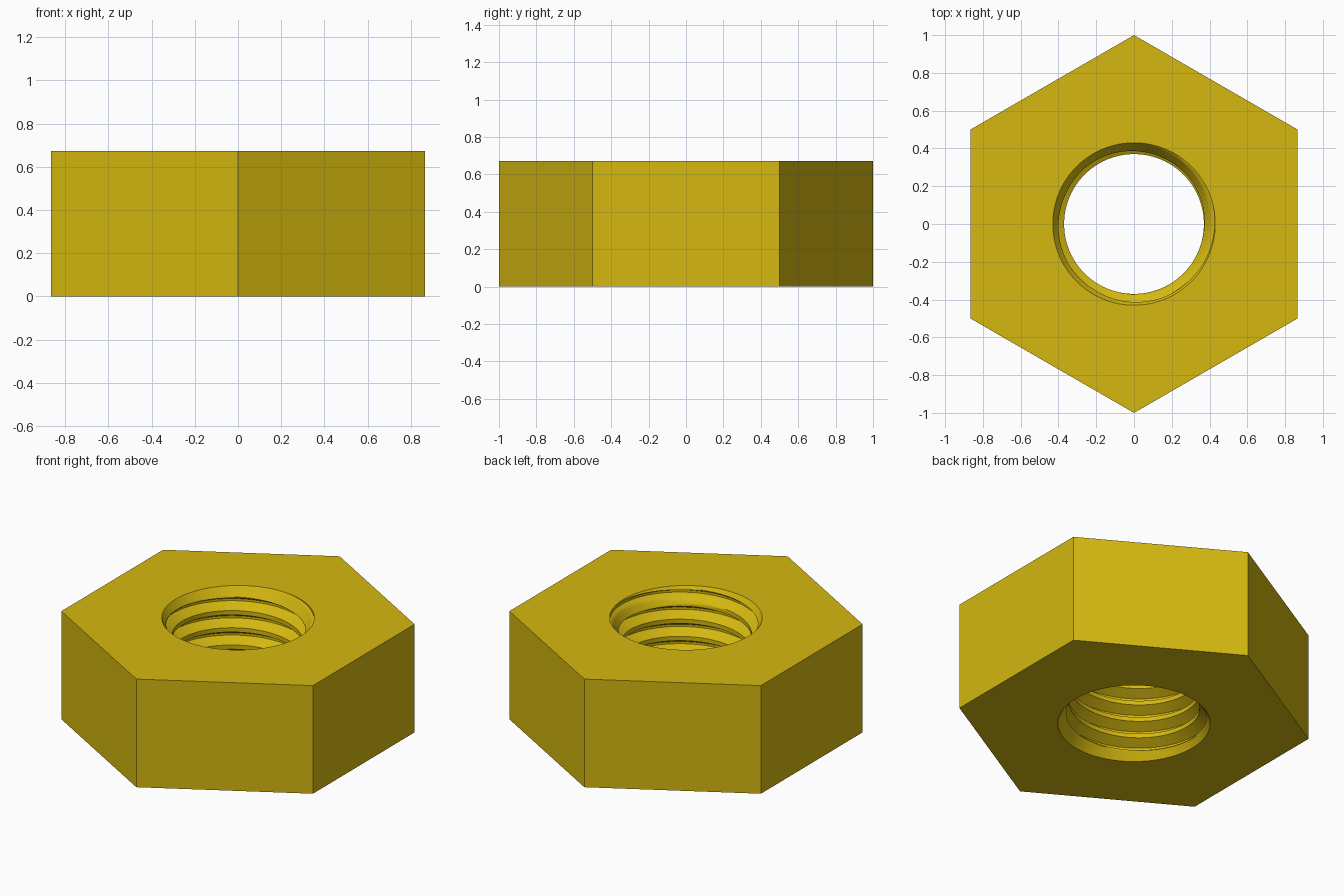
import bpy, bmesh, math

cube = bpy.data.objects.get("Cube")
if cube:
    bpy.data.objects.remove(cube, do_unlink=True)

HEIGHT = 0.673
APOTHEM = math.sqrt(3) / 2       # corner radius is 1
MINOR, MAJOR = 0.37, 0.43        # thread crest and root radii
PITCH = 0.107
CHAMFER = 0.09                   # depth of the countersink at both ends
CREST_Z = HEIGHT - 0.0455        # height of one thread crest at the back
SEGMENTS, STEPS = 96, 16         # around the bore, and per thread turn

brass = bpy.data.materials.new("brass yellow")
brass.use_nodes = True
colour = (0.66, 0.48, 0.005, 1)
brass.diffuse_color = colour
brass.node_tree.nodes["Principled BSDF"].inputs["Base Color"].default_value = colour


def thread_radius(step):
    """Trapezoid thread profile: crest at step 0, root half a turn away."""
    u = (step % STEPS) / STEPS
    u = min(u, 1 - u)
    t = (u - 0.125) / 0.3125
    return MINOR + (MAJOR - MINOR) * max(0, min(1, t))


def section(angle):
    """Radius and height pairs of the nut's cross-section at one angle."""
    sector = math.pi / 3
    outer = APOTHEM / math.cos((angle + sector / 2) % sector - sector / 2)
    points = [(outer, 0)]
    for step in range(-112, 15):
        z = CREST_Z + PITCH * ((angle - math.pi / 2) / math.tau + step / STEPS)
        z = max(0, min(HEIGHT, z))
        cone = MAJOR - (MAJOR - MINOR) * min(z, HEIGHT - z) / CHAMFER
        points.append((max(thread_radius(step), cone), z))
    points.append((outer, HEIGHT))
    return points


# Sweep the cross-section round the axis, rising one pitch per turn
bm = bmesh.new()
columns = []
for i in range(SEGMENTS + 1):
    a = math.tau * i / SEGMENTS
    columns.append([bm.verts.new((r * math.cos(a), r * math.sin(a), z))
                    for r, z in section(a)])
for c, d in zip(columns, columns[1:]):
    for j in range(len(c)):
        k = (j + 1) % len(c)
        bm.faces.new((c[j], d[j], d[k], c[k]))

# Weld the seam and the rows that were clamped at the ends
bmesh.ops.remove_doubles(bm, verts=bm.verts, dist=0.0001)

# Merge the strips of each flat outer side into one face
strips = [e for e in bm.edges if len(e.link_faces) == 2
          and e.calc_face_angle(1) < 0.001
          and all(math.hypot(v.co.x, v.co.y) > 0.8 for v in e.verts)
          and abs(e.verts[0].co.z - e.verts[1].co.z) > 0.5]
bmesh.ops.dissolve_edges(bm, edges=strips, use_verts=False)
bmesh.ops.recalc_face_normals(bm, faces=bm.faces)

mesh = bpy.data.meshes.new("hex_nut")
bm.to_mesh(mesh)
bm.free()
mesh.materials.append(brass)
nut = bpy.data.objects.new("hex_nut", mesh)
bpy.context.collection.objects.link(nut)

# Smooth bore, crisp thread and body edges
bpy.ops.object.select_all(action='DESELECT')
nut.select_set(True)
bpy.context.view_layer.objects.active = nut
bpy.ops.object.shade_smooth_by_angle(angle=math.radians(25))
